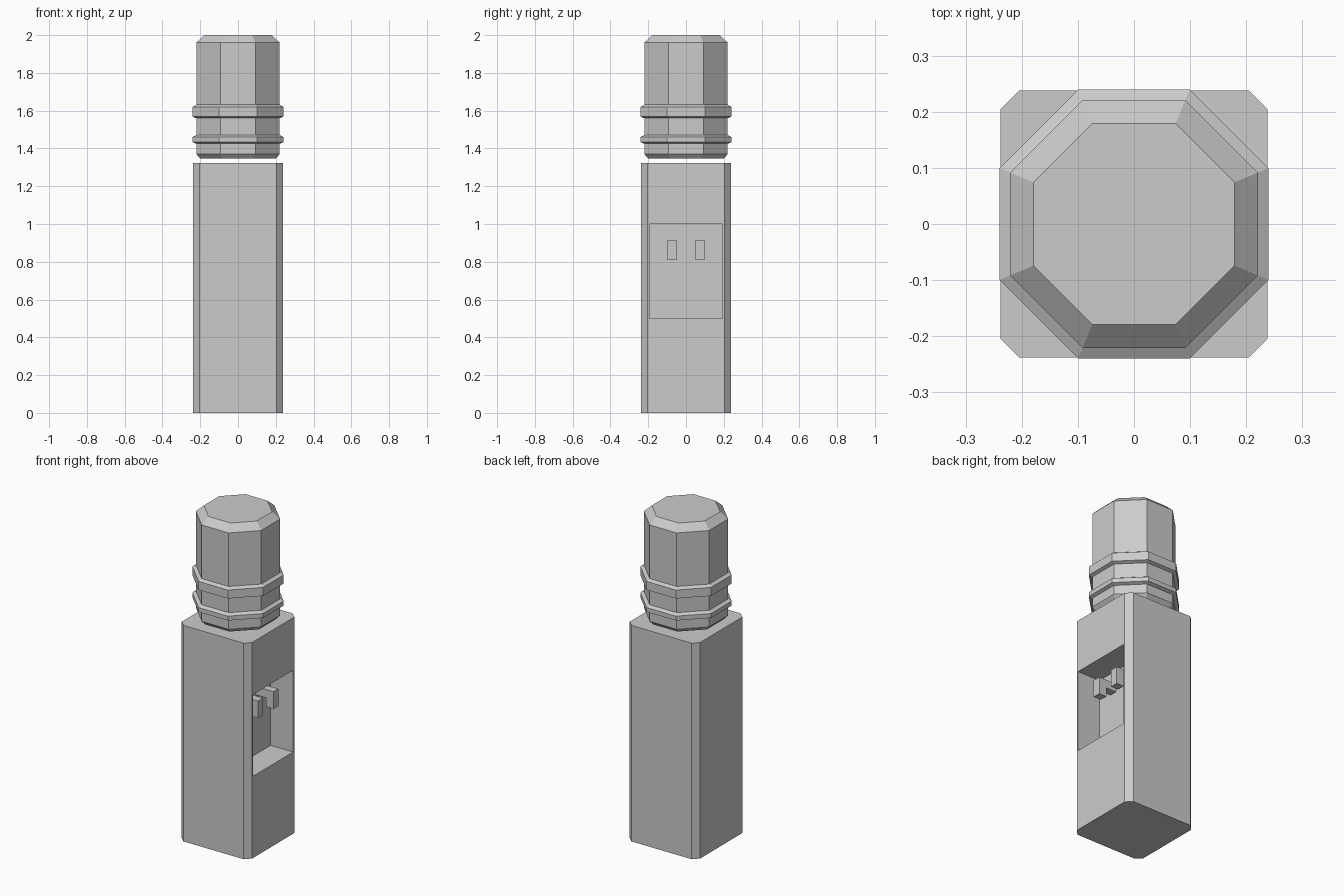
import bpy, bmesh, math

if "Cube" in bpy.data.objects:
    bpy.data.objects.remove(bpy.data.objects["Cube"])


def make_object(name, bm):
    bmesh.ops.recalc_face_normals(bm, faces=bm.faces)
    mesh = bpy.data.meshes.new(name)
    bm.to_mesh(mesh)
    bm.free()
    ob = bpy.data.objects.new(name, mesh)
    bpy.context.collection.objects.link(ob)
    return ob


def extrude_outline(name, points, move):
    """Closed prism from a planar outline moved along a vector."""
    bm = bmesh.new()
    face = bm.faces.new([bm.verts.new(p) for p in points])
    geom = bmesh.ops.extrude_face_region(bm, geom=[face], use_keep_orig=True)["geom"]
    bmesh.ops.translate(bm, vec=move,
                        verts=[v for v in geom if isinstance(v, bmesh.types.BMVert)])
    return make_object(name, bm)


def lathe_octagon(name, profile):
    """Eight-sided capped solid from (apothem, z) pairs."""
    bm = bmesh.new()
    rings = []
    for apothem, z in profile:
        r = apothem / math.cos(math.pi / 8)
        angles = [math.pi / 8 + i * math.pi / 4 for i in range(8)]
        rings.append([bm.verts.new((r * math.cos(a), r * math.sin(a), z)) for a in angles])
    for lo, hi in zip(rings, rings[1:]):
        for i in range(8):
            j = (i + 1) % 8
            bm.faces.new((lo[i], lo[j], hi[j], hi[i]))
    bm.faces.new(rings[0][::-1])
    bm.faces.new(rings[-1])
    return make_object(name, bm)


# Cabinet with chamfered vertical corners
W, C = 0.238, 0.204
outline = [(C, -W), (W, -C), (W, C), (C, W), (-C, W), (-W, C), (-W, -C), (-C, -W)]
cabinet = extrude_outline("cabinet", [(x, y, 0) for x, y in outline], (0, 0, 1.322))

# Dispensing recess cut into the right side
BACK, HALF = 0.085, 0.194
cutter = extrude_outline("recess_cutter",
                         [(BACK, -HALF, 0.5), (BACK, HALF, 0.5),
                          (BACK, HALF, 1.0), (BACK, -HALF, 1.0)], (0.3, 0, 0))
cutter.hide_render = True
cut = cabinet.modifiers.new("recess", 'BOOLEAN')
cut.operation = 'DIFFERENCE'
cut.solver = 'EXACT'
cut.object = cutter
bpy.context.view_layer.objects.active = cabinet
bpy.ops.object.modifier_apply(modifier=cut.name)
bpy.data.objects.remove(cutter)

# Two L-shaped taps: arm from the back wall, spout hanging down
tap = [(BACK, 0.915), (0.205, 0.915), (0.205, 0.81),
       (0.155, 0.81), (0.155, 0.865), (BACK, 0.865)]
for name, y in (("tap_front", -0.099), ("tap_back", 0.049)):
    extrude_outline(name, [(x, y, z) for x, z in tap], (0, 0.048, 0))

# Octagonal water bottle with two raised ribs
lathe_octagon("water_bottle", [
    (0.20, 1.346), (0.221, 1.37),
    (0.221, 1.425), (0.24, 1.433), (0.24, 1.46), (0.221, 1.472),
    (0.221, 1.56), (0.24, 1.568), (0.24, 1.62), (0.221, 1.632),
    (0.221, 1.96), (0.179, 2.0)])
